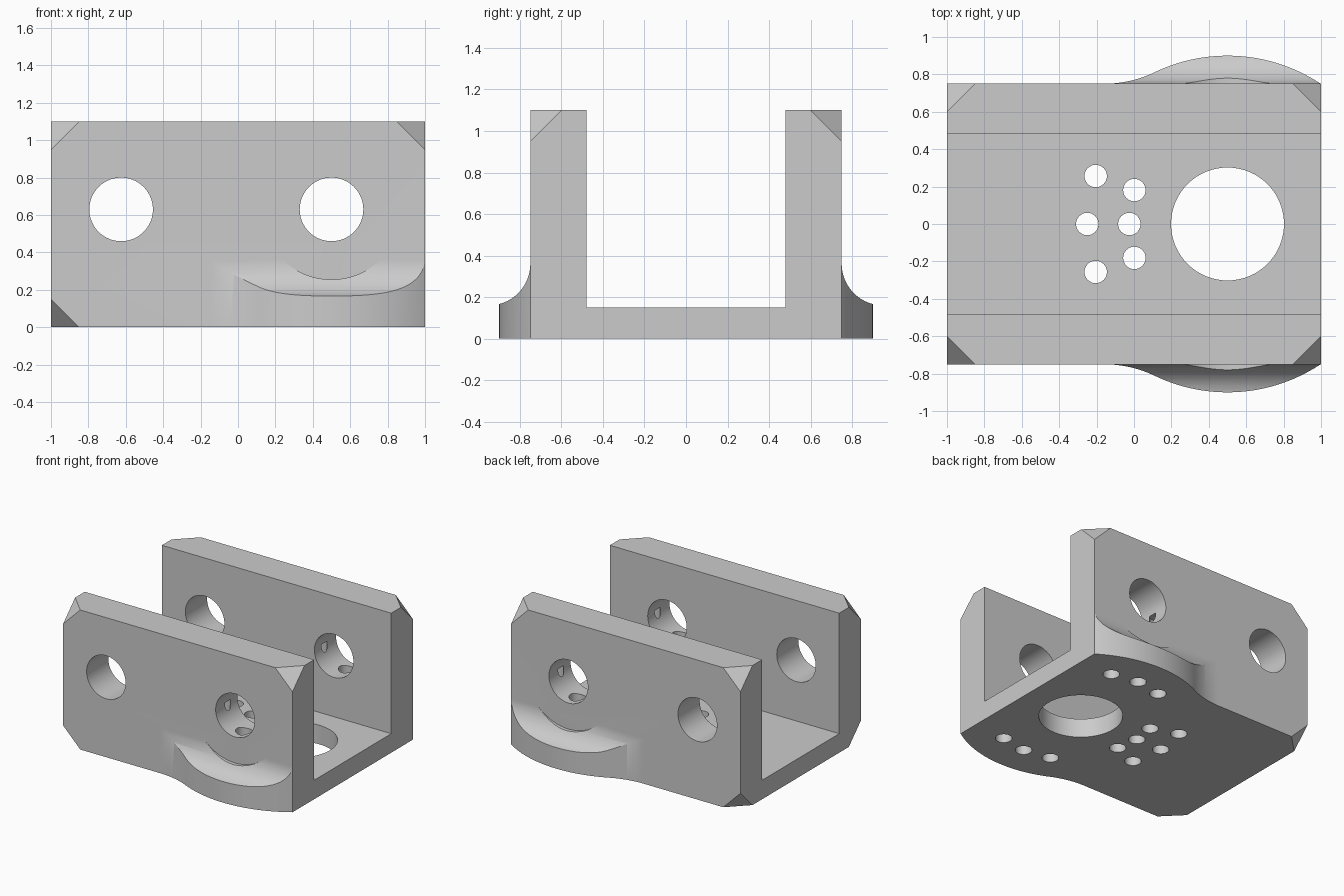
import bpy, bmesh, math
from mathutils import Vector

if "Cube" in bpy.data.objects:
    bpy.data.objects.remove(bpy.data.objects["Cube"])

SEG = 64
grey = bpy.data.materials.new("plain grey")
grey.diffuse_color = (0.6, 0.6, 0.6, 1)
grey.use_nodes = True
grey.node_tree.nodes["Principled BSDF"].inputs["Base Color"].default_value = grey.diffuse_color


def prism(name, pts, place, start, end):
    """Extrude a 2D outline; place(a, b, t) maps outline and depth to xyz."""
    bm = bmesh.new()
    low = [bm.verts.new(place(a, b, start)) for a, b in pts]
    high = [bm.verts.new(place(a, b, end)) for a, b in pts]
    bm.faces.new(low)
    bm.faces.new(high)
    n = len(pts)
    for i in range(n):
        j = (i + 1) % n
        bm.faces.new((low[i], low[j], high[j], high[i]))
    bmesh.ops.recalc_face_normals(bm, faces=bm.faces)
    me = bpy.data.meshes.new(name)
    bm.to_mesh(me)
    bm.free()
    me.materials.append(grey)
    ob = bpy.data.objects.new(name, me)
    bpy.context.collection.objects.link(ob)
    return ob


def along_x(y, z, t): return (t, y, z)
def along_y(x, z, t): return (x, t, z)
def along_z(x, y, t): return (x, y, t)


def arc(cx, cy, r, a0, a1, n):
    return [(cx + r * math.cos(math.radians(a0 + (a1 - a0) * i / n)),
             cy + r * math.sin(math.radians(a0 + (a1 - a0) * i / n)))
            for i in range(n + 1)]


def circle(cx, cy, r, n=SEG):
    return arc(cx, cy, r, 0, 360, n)[:-1]


def boolean(ob, tool, op):
    """Apply an exact boolean and remove the tool."""
    bpy.context.view_layer.objects.active = ob
    mod = ob.modifiers.new("cut", 'BOOLEAN')
    mod.operation, mod.solver, mod.object = op, 'EXACT', tool
    bpy.ops.object.modifier_apply(modifier=mod.name)
    bpy.data.objects.remove(tool)


# U-shaped channel
W, IN, H, FLOOR, C = 0.75, 0.48, 1.10, 0.15, 0.15
bracket = prism("clevis_bracket",
                [(-W, 0), (W, 0), (W, H), (IN, H), (IN, FLOOR),
                 (-IN, FLOOR), (-IN, H), (-W, H)], along_x, -1, 1)

# Clipped corners: all four on top, two at the bottom of the left end
bm = bmesh.new()
bm.from_mesh(bracket.data)
for sx, sz in ((-1, 1), (1, 1), (-1, -1)):
    for sy in (-1, 1):
        bmesh.ops.bisect_plane(
            bm, geom=bm.verts[:] + bm.edges[:] + bm.faces[:],
            plane_co=Vector((sx * (1 - C), sy * W, H if sz > 0 else 0)),
            plane_no=Vector((sx, sy, sz)), clear_outer=True)
        bmesh.ops.holes_fill(bm, edges=[e for e in bm.edges if e.is_boundary])
bmesh.ops.recalc_face_normals(bm, faces=bm.faces)
bm.to_mesh(bracket.data)
bm.free()

# Rounded foot bulges around the base, with concave top and round clearance
outline = ([(-0.16, 0.6)] + arc(-0.16, 1.377, 0.627, 270, 295.6, 16)
           + arc(0.5, 0, 0.9, 115.6, 56.44, 40)[1:] + [(0.9975, 0.6)])
section = ([(0.6, -0.1), (0.95, -0.1)]
           + arc(0.95, 0.36, 0.2, 270, 180, 24) + [(0.6, 0.36)])
for s in (-1, 1):
    foot = prism("foot_bulge", [(x, s * y) for x, y in outline], along_z, 0, 0.5)
    boolean(foot, prism("foot_section", [(s * y, z) for y, z in section],
                        along_x, -0.5, 1.2), 'INTERSECT')
    boolean(foot, prism("clearance", circle(0.5, 0.63, 0.375),
                        along_y, s * 0.7, s * 1.1), 'DIFFERENCE')
    boolean(bracket, foot, 'UNION')

# Cross bores through both walls
for x in (-0.625, 0.5):
    boolean(bracket, prism("cross_bore", circle(x, 0.63, 0.17),
                           along_y, -1.2, 1.2), 'DIFFERENCE')

# Large floor opening
boolean(bracket, prism("floor_opening", circle(0.5, 0, 0.302),
                       along_z, -0.1, 0.3), 'DIFFERENCE')

# Small bolt holes on rings around the floor opening: (radius, angle, top)
bolts = [(0.525, 180, 0.3), (0.75, 180, 0.3)]
for a in (-20, 20):
    bolts += [(0.53, 180 + a, 0.3), (0.75, 180 + a, 0.3)]
for side in (90, 270):
    bolts += [(0.64, side + a, 0.64) for a in (-20, 0, 20)]
for r, a, top in bolts:
    cx = 0.5 + r * math.cos(math.radians(a))
    cy = r * math.sin(math.radians(a))
    boolean(bracket, prism("bolt_hole", circle(cx, cy, 0.06, 32),
                           along_z, -0.1, top), 'DIFFERENCE')

# Smooth the round walls, keep edges sharp
bpy.ops.object.select_all(action='DESELECT')
bracket.select_set(True)
bpy.context.view_layer.objects.active = bracket
bpy.ops.object.shade_smooth_by_angle(angle=math.radians(25))
